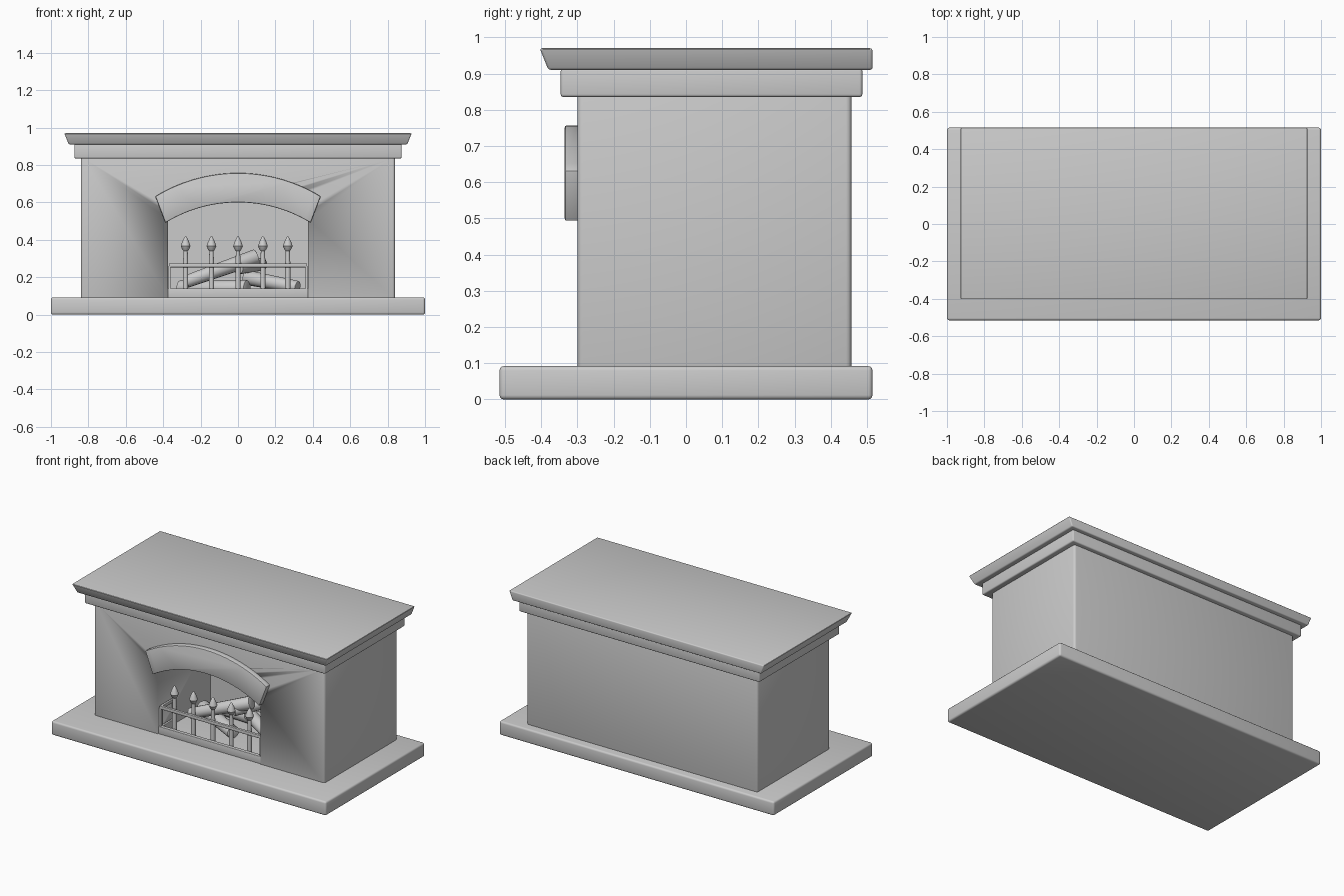
import bpy, bmesh, math
from mathutils import Vector

if "Cube" in bpy.data.objects:
    bpy.data.objects.remove(bpy.data.objects["Cube"])


def finish(name, bm, bevel=0.0, segments=3):
    bmesh.ops.recalc_face_normals(bm, faces=bm.faces[:])
    mesh = bpy.data.meshes.new(name)
    bm.to_mesh(mesh)
    bm.free()
    ob = bpy.data.objects.new(name, mesh)
    bpy.context.collection.objects.link(ob)
    bpy.ops.object.select_all(action='DESELECT')
    bpy.context.view_layer.objects.active = ob
    ob.select_set(True)
    if bevel:
        mod = ob.modifiers.new("bevel", 'BEVEL')
        mod.width, mod.segments = bevel, segments
        mod.limit_method = 'ANGLE'
        bpy.ops.object.modifier_apply(modifier=mod.name)
    bpy.ops.object.shade_smooth_by_angle(angle=math.radians(35))
    return ob


def box(name, x0, x1, y0, y1, z0, z1, bevel=0.0, flare=0.0):
    """Box; flare widens the top at the front and both sides."""
    bm = bmesh.new()
    bmesh.ops.create_cube(bm, size=1)
    for v in bm.verts:
        top = v.co.z > 0
        f = flare if top else 0
        v.co = (x1 + f if v.co.x > 0 else x0 - f,
                y1 if v.co.y > 0 else y0 - f,
                z1 if top else z0)
    return finish(name, bm, bevel)


def prism(name, outline, y0, y1, bevel=0.0):
    """Extrude an (x, z) outline along y."""
    bm = bmesh.new()
    face = bm.faces.new([bm.verts.new((x, y0, z)) for x, z in outline])
    ext = bmesh.ops.extrude_face_region(bm, geom=[face])
    moved = [g for g in ext["geom"] if isinstance(g, bmesh.types.BMVert)]
    bmesh.ops.translate(bm, verts=moved, vec=(0, y1 - y0, 0))
    return finish(name, bm, bevel, 2)


def arc(half, z_end, z_top, n=24):
    """Circular arc through (-half, z_end), (0, z_top), (half, z_end)."""
    s = z_top - z_end
    r = (half * half + s * s) / (2 * s)
    a = math.asin(half / r)
    return [(r * math.sin(t), z_top - r + r * math.cos(t))
            for t in (-a + 2 * a * i / n for i in range(n + 1))]


def lathe(name, profile, x, y, n=16):
    """Spin (radius, z) points around a vertical axis."""
    bm = bmesh.new()
    verts = [bm.verts.new((x + r, y, z)) for r, z in profile]
    edges = [bm.edges.new(p) for p in zip(verts, verts[1:])]
    bmesh.ops.spin(bm, geom=verts + edges, cent=(x, y, 0), axis=(0, 0, 1),
                   angle=math.tau, steps=n)
    bmesh.ops.remove_doubles(bm, verts=bm.verts[:], dist=1e-5)
    return finish(name, bm)


def log(name, a, b, r1, r2):
    a, b = Vector(a), Vector(b)
    bm = bmesh.new()
    bmesh.ops.create_cone(bm, cap_ends=True, segments=14, radius1=r1,
                          radius2=r2, depth=(b - a).length)
    bm.transform((b - a).to_track_quat('Z', 'Y').to_matrix().to_4x4())
    bmesh.ops.translate(bm, verts=bm.verts[:], vec=(a + b) / 2)
    return finish(name, bm, 0.006, 2)


# Hearth slab, chimney body and mantel
box("hearth_slab", -1, 1, -0.515, 0.515, 0, 0.092, 0.012)
body = box("chimney_body", -0.84, 0.84, -0.30, 0.457, 0.08, 0.85, 0.015)
box("mantel_moulding", -0.875, 0.875, -0.346, 0.487, 0.835, 0.915, 0.008)
box("mantel_shelf", -0.905, 0.905, -0.38, 0.515, 0.91, 0.97, 0.007, 0.024)

# Firebox cut into the body
cutter = prism("firebox_cutter", [(-0.375, 0.05)] + arc(0.375, 0.51, 0.61) + [(0.375, 0.05)],
               -0.5, 0.25)
cutter.hide_render = True
mod = body.modifiers.new("firebox", 'BOOLEAN')
mod.operation, mod.object, mod.solver = 'DIFFERENCE', cutter, 'EXACT'
bpy.context.view_layer.objects.active = body
bpy.ops.object.modifier_apply(modifier=mod.name)
bpy.data.objects.remove(cutter)

# Arched surround above the opening
prism("arch_surround", arc(0.442, 0.632, 0.757) + arc(0.388, 0.491, 0.60)[::-1],
      -0.335, -0.29, 0.006)

# Fire grate: fender, rail with side returns, posts and spiked bars
box("grate_fender", -0.374, 0.374, -0.295, -0.27, 0.09, 0.14, 0.003)
box("grate_rail", -0.37, 0.37, -0.29, -0.272, 0.253, 0.274, 0.003)
for side, s in (("left", -1), ("right", 1)):
    x0, x1 = sorted((s * 0.37, s * 0.355))
    box(f"grate_return_{side}", x0, x1, -0.28, -0.14, 0.253, 0.274, 0.003)
    box(f"grate_kerb_{side}", x0, x1, -0.28, -0.14, 0.09, 0.14, 0.003)
    for tag, y in (("front", -0.288), ("back", -0.155)):
        x0, x1 = sorted((s * 0.372, s * 0.36))
        box(f"grate_post_{side}_{tag}", x0, x1, y, y + 0.015, 0.13, 0.26)
spike = [(0, 0.09), (0.014, 0.09), (0.014, 0.27), (0.011, 0.34), (0.017, 0.346),
         (0.026, 0.366), (0.018, 0.39), (0.006, 0.415), (0, 0.42)]
for i, x in enumerate((-0.28, -0.142, 0, 0.133, 0.266)):
    lathe(f"grate_spike_{i + 1}", spike, x, -0.26)

# Stacked logs
log("log_top", (-0.28, -0.10, 0.175), (0.10, 0.0, 0.31), 0.034, 0.042)
log("log_left", (-0.31, 0.08, 0.14), (0.05, -0.12, 0.145), 0.045, 0.04)
log("log_right", (0.04, 0.06, 0.20), (0.32, -0.08, 0.145), 0.04, 0.035)
log("log_back", (-0.18, 0.14, 0.14), (0.25, 0.12, 0.14), 0.045, 0.045)
log("log_cross", (0.0, -0.05, 0.25), (0.13, 0.14, 0.27), 0.035, 0.035)
